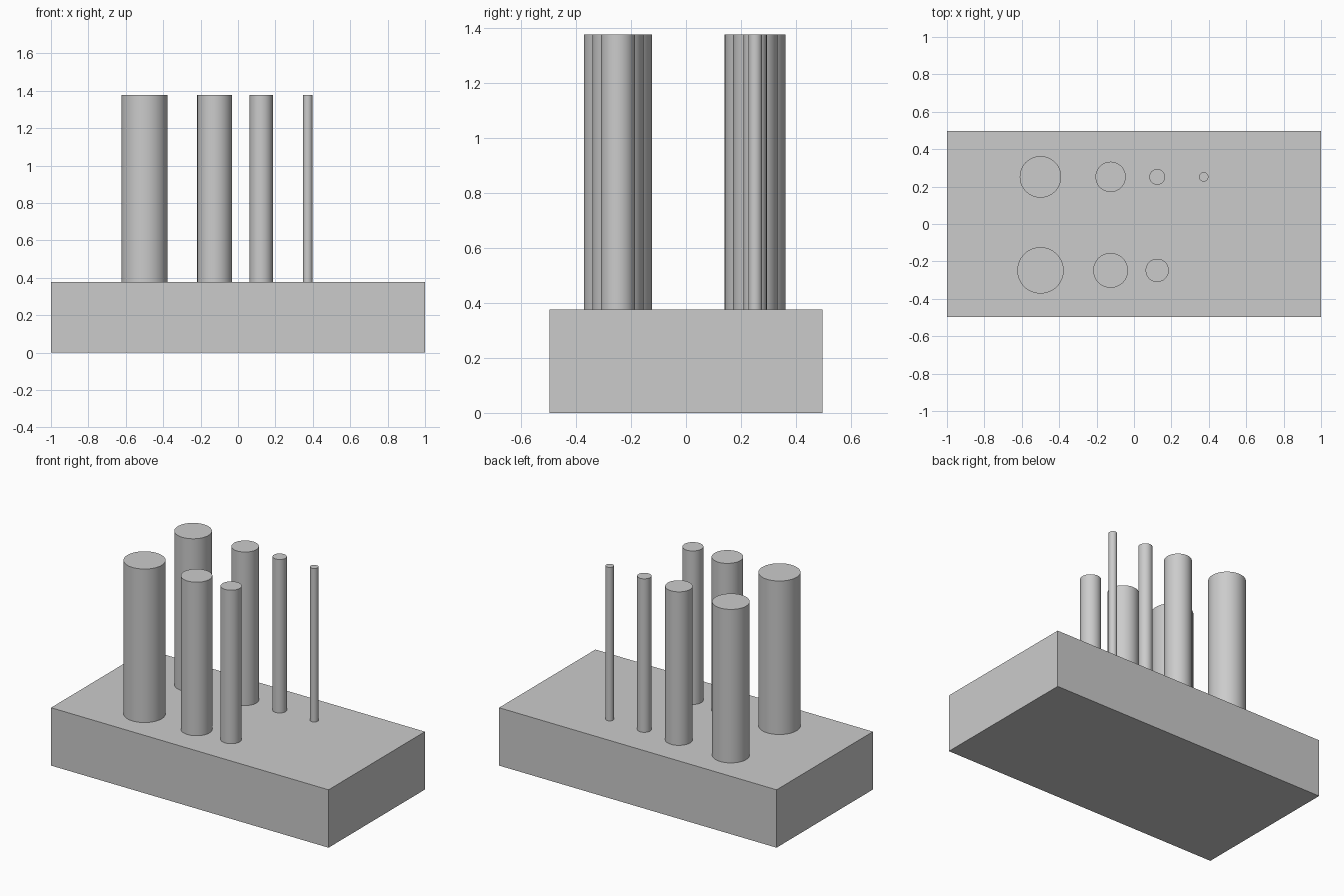
import bpy
import math

cube = bpy.data.objects.get("Cube")
if cube:
    bpy.data.objects.remove(cube, do_unlink=True)

# Single plain grey
grey = bpy.data.materials.new("plain_grey")
grey.use_nodes = True
colour = (0.6, 0.6, 0.6, 1)
grey.diffuse_color = colour
grey.node_tree.nodes["Principled BSDF"].inputs["Base Color"].default_value = colour

BASE_TOP = 0.377
PEG_HEIGHT = 1.0


def finish(name):
    obj = bpy.context.object
    obj.name = name
    obj.data.materials.append(grey)
    return obj


def peg(name, x, y, radius):
    bpy.ops.mesh.primitive_cylinder_add(
        vertices=64, radius=radius, depth=PEG_HEIGHT,
        location=(x, y, BASE_TOP + PEG_HEIGHT / 2))
    finish(name)
    bpy.ops.object.shade_smooth_by_angle(angle=math.radians(30))


# Rectangular base block
bpy.ops.mesh.primitive_cube_add(size=1, location=(0, 0, BASE_TOP / 2))
base = finish("base_block")
base.scale = (2, 0.992, BASE_TOP)
bpy.ops.object.transform_apply(location=False, rotation=False, scale=True)

# Two rows of pegs, thinning towards +x
columns = (-0.5, -0.125, 0.124, 0.373)
rows = {
    "front": (-0.248, (0.124, 0.093, 0.062)),
    "back": (0.252, (0.111, 0.081, 0.042, 0.025)),
}
for row, (y, radii) in rows.items():
    for i, (x, radius) in enumerate(zip(columns, radii), 1):
        peg(f"{row}_peg_{i}", x, y, radius)
